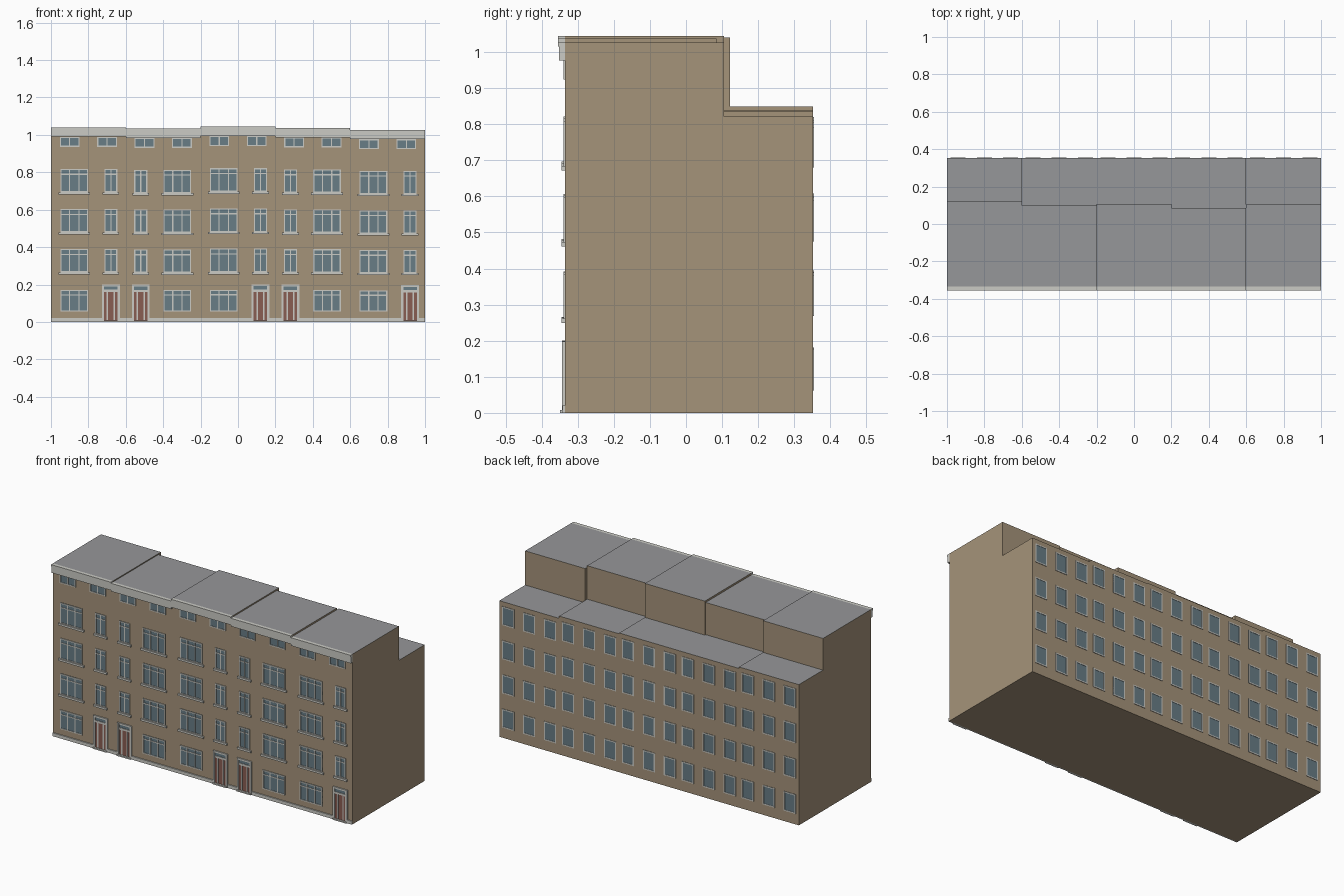
import bpy, bmesh

if "Cube" in bpy.data.objects:
    bpy.data.objects.remove(bpy.data.objects["Cube"])


def material(name, rgb):
    m = bpy.data.materials.new(name)
    m.diffuse_color = (*rgb, 1)
    m.use_nodes = True
    m.node_tree.nodes["Principled BSDF"].inputs["Base Color"].default_value = m.diffuse_color
    return m


BRICK = material("tan brick", (0.376, 0.292, 0.195))
ROOF = material("grey roof", (0.305, 0.31, 0.319))
TRIM = material("pale trim", (0.60, 0.60, 0.56))
GLASS = material("blue grey glass", (0.14, 0.205, 0.24))
DOOR = material("red brown door", (0.25, 0.11, 0.085))

FRONT, BACK = -0.335, 0.352


class Part:
    """A mesh gathered from boxes, or from one extruded profile."""

    def __init__(self, name, *mats):
        self.name, self.mats, self.bm = name, mats, bmesh.new()

    def box(self, x0, x1, y0, y1, z0, z1):
        verts = bmesh.ops.create_cube(self.bm, size=1)["verts"]
        for v in verts:
            v.co = (x1 if v.co.x > 0 else x0,
                    y1 if v.co.y > 0 else y0,
                    z1 if v.co.z > 0 else z0)

    def plate(self, x0, x1, z0, z1, depth, side=-1):
        """Thin plate fixed on the front (-1) or back (+1) wall."""
        if side < 0:
            self.box(x0, x1, FRONT - depth, FRONT, z0, z1)
        else:
            self.box(x0, x1, BACK, BACK + depth, z0, z1)

    def finish(self):
        bmesh.ops.recalc_face_normals(self.bm, faces=self.bm.faces)
        if len(self.mats) > 1:                    # upward faces take the roof colour
            for f in self.bm.faces:
                f.normal_update()
                f.material_index = int(f.normal.z > 0.5)
        mesh = bpy.data.meshes.new(self.name)
        self.bm.to_mesh(mesh)
        self.bm.free()
        for m in self.mats:
            mesh.materials.append(m)
        bpy.context.collection.objects.link(bpy.data.objects.new(self.name, mesh))


frames = Part("window_frames", TRIM)
panes = Part("window_panes", GLASS)
sills = Part("window_sills", TRIM)
cornice = Part("cornice", TRIM)
plinth = Part("plinth", TRIM)
door_frames = Part("door_frames", TRIM)
doors = Part("door_leaves", DOOR)


def window(cx, z0, z1, w, bars=(), transom=None, side=-1, t=0.006, depth=0.005):
    """Glass plate, four frame bars, mullions at width fractions, optional transom."""
    x0, x1 = cx - w / 2, cx + w / 2
    panes.plate(x0, x1, z0, z1, depth * 0.4, side)
    frames.plate(x0, x0 + t, z0, z1, depth, side)
    frames.plate(x1 - t, x1, z0, z1, depth, side)
    frames.plate(x0 + t, x1 - t, z0, z0 + t, depth, side)
    frames.plate(x0 + t, x1 - t, z1 - t, z1, depth, side)
    for b in bars:
        x = x0 + b * w
        frames.plate(x - t / 2, x + t / 2, z0 + t, z1 - t, depth, side)
    if transom:
        z = z0 + transom * (z1 - z0)
        frames.plate(x0 + t, x1 - t, z - t / 2, z + t / 2, depth * 0.9, side)


def front_door(cx, top):
    w = 0.042
    for s in (-1, 1):
        door_frames.plate(cx + s * w - 0.006, cx + s * w + 0.006, 0, top, 0.008)
    door_frames.plate(cx - w, cx + w, top - 0.01, top, 0.007)
    door_frames.plate(cx - w, cx + w, top - 0.04, top - 0.028, 0.006)
    panes.plate(cx - w, cx + w, top - 0.03, top - 0.008, 0.003)
    doors.plate(cx - w, cx + w, 0.008, top - 0.035, 0.003)
    for s in (-1, 1):                              # slim posts beside the leaf
        door_frames.plate(cx + s * 0.018 - 0.004, cx + s * 0.018 + 0.004, 0.01, top - 0.035, 0.005)
    plinth.box(cx - 0.046, cx + 0.046, FRONT - 0.014, FRONT, 0, 0.008)   # doorstep


# centre x, main height, rear height, y of the setback, plan direction
HOUSES = [(-0.8, 1.040, 0.849, 0.122, 1),
          (-0.4, 1.034, 0.840, 0.098, -1),
          (0.0, 1.045, 0.840, 0.106, 1),
          (0.4, 1.037, 0.835, 0.085, -1),
          (0.8, 1.027, 0.821, 0.105, 1)]

for n, (cx, top, rear, step, d) in enumerate(HOUSES, 1):
    # stepped house body
    body = Part(f"house_body_{n}", BRICK, ROOF)
    profile = [(FRONT, 0), (BACK, 0), (BACK, rear), (step, rear), (step, top), (FRONT, top)]
    face = body.bm.faces.new([body.bm.verts.new((cx - 0.2, y, z)) for y, z in profile])
    new = bmesh.ops.extrude_face_region(body.bm, geom=[face])["geom"]
    # the first face stays as one end cap
    bmesh.ops.translate(body.bm, vec=(0.4, 0, 0),
                        verts=[g for g in new if isinstance(g, bmesh.types.BMVert)])
    body.finish()

    # cornice with a projecting lip
    cornice.box(cx - 0.2, cx + 0.2, -0.352, FRONT, top - 0.05, top - 0.012)
    cornice.box(cx - 0.2, cx + 0.2, -0.355, FRONT, top - 0.012, top)

    k = top / 1.04
    wide, narrow = cx - 0.076 * d, cx + 0.12 * d
    # three upper storeys
    for z in (0.265, 0.479, 0.693):
        z0, z1 = z * k, (z + 0.125) * k
        window(wide, z0, z1, 0.148, (0.33, 0.67), 0.77)
        window(narrow, z0, z1, 0.07, (0.5,), 0.77)
        for c, w in ((wide, 0.17), (narrow, 0.09)):
            sills.plate(c - w / 2, c + w / 2, z0 - 0.012, z0, 0.0095)
    # attic and ground storey
    for c in (cx - 0.1, cx + 0.1):
        window(c, 0.936 * k, 0.989 * k, 0.106, (0.5,))
    window(wide, 0.056 * k, 0.171 * k, 0.148, (0.33, 0.67), 0.77)
    front_door(narrow, 0.2 * k)
    # plinth on both sides of the door
    plinth.plate(cx - 0.2, narrow - 0.048, 0, 0.02, 0.007)
    plinth.plate(narrow + 0.048, cx + 0.2, 0, 0.02, 0.007)

    # back windows
    k = rear / 0.849
    for z in (0.064, 0.278, 0.491, 0.703):
        for off in (-0.14, 0, 0.14):
            window(cx + off, z * k, (z + 0.117) * k, 0.08, side=1, t=0.007, depth=0.003)

for part in (frames, panes, sills, cornice, plinth, door_frames, doors):
    part.finish()
